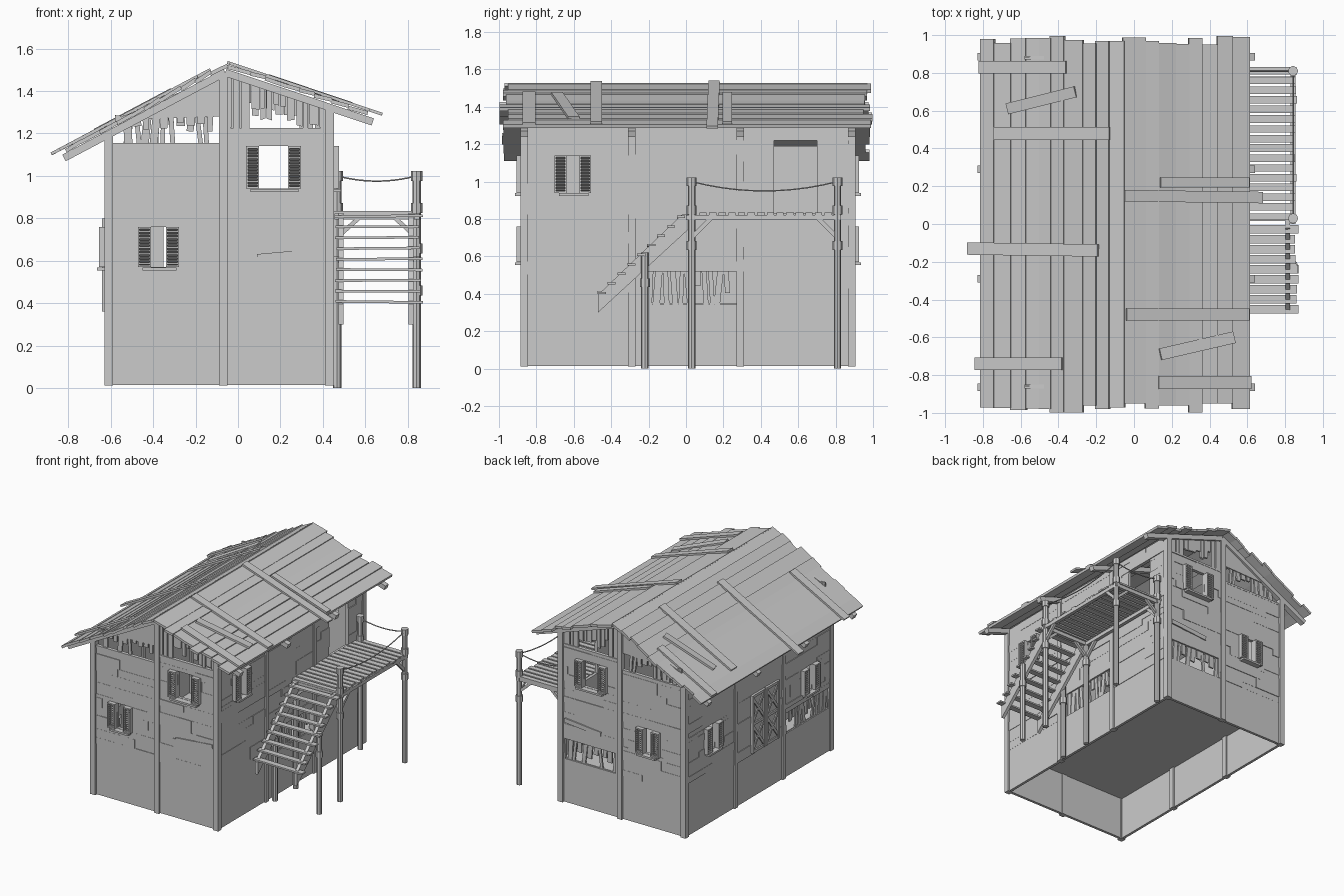
import bpy, bmesh, math, random
from mathutils import Matrix, Vector

random.seed(4)
rnd = random.uniform
if "Cube" in bpy.data.objects:
    bpy.data.objects.remove(bpy.data.objects["Cube"], do_unlink=True)

mat = bpy.data.materials.new("weathered_grey_wood")
mat.use_nodes = True
GREY = (0.6, 0.6, 0.6, 1)
mat.diffuse_color = GREY
mat.node_tree.nodes["Principled BSDF"].inputs["Base Color"].default_value = GREY


class Part:
    """Collects boards, rods and panels into one named object."""

    def __init__(self, name, frame=Matrix()):
        self.name, self.frame, self.bm = name, frame, bmesh.new()

    def box(self, a, b, tilt=0, axis='Y'):
        a, b = Vector(a), Vector(b)
        m = Matrix.Translation((a + b) / 2) @ Matrix.Rotation(tilt, 4, axis)
        bmesh.ops.create_cube(self.bm, size=1, matrix=self.frame @ m @ Matrix.Diagonal((*(b - a), 1)))

    def beam(self, p, q, w, h):
        p, q = Vector(p), Vector(q)
        d = (q - p).normalized()
        side = d.cross((0, 0, 1)).normalized()
        m = Matrix((d, side, side.cross(d))).transposed().to_4x4()
        m.translation = (p + q) / 2
        bmesh.ops.create_cube(self.bm, size=1, matrix=self.frame @ m @ Matrix.Diagonal(((q - p).length, w, h, 1)))

    def rod(self, x, y, z0, z1, r):
        bmesh.ops.create_cone(self.bm, cap_ends=True, segments=8, radius1=r, radius2=r, depth=z1 - z0,
                              matrix=Matrix.Translation((x, y, (z0 + z1) / 2)))

    def panel(self, pts, d0, d1):
        lo, hi = ([self.bm.verts.new(self.frame @ Vector((u, d, z))) for u, z in pts] for d in (d0, d1))
        self.bm.faces.new(lo)
        self.bm.faces.new(hi)
        for i in range(len(pts)):
            j = (i + 1) % len(pts)
            self.bm.faces.new((lo[i], lo[j], hi[j], hi[i]))

    def finish(self):
        bmesh.ops.recalc_face_normals(self.bm, faces=self.bm.faces)
        me = bpy.data.meshes.new(self.name)
        self.bm.to_mesh(me)
        self.bm.free()
        me.materials.append(mat)
        ob = bpy.data.objects.new(self.name, me)
        bpy.context.collection.objects.link(ob)
        return ob


def frame(origin, u, n):
    m = Matrix((u, n, (0, 0, 1))).transposed().to_4x4()
    m.translation = origin
    return m


# Wall frames: u runs along the wall, d points outwards, z is up
FRONT = frame((0, -0.87, 0), (1, 0, 0), (0, -1, 0))
BACK = frame((0, 0.89, 0), (1, 0, 0), (0, 1, 0))
RIGHT = frame((0.44, 0, 0), (0, 1, 0), (1, 0, 0))
LEFT = frame((-0.62, 0, 0), (0, 1, 0), (-1, 0, 0))
RIDGE, TOP = -0.06, 1.515


def roof_z(x):
    return TOP - (0.53 * (RIDGE - x) if x < RIDGE else 0.335 * (x - RIDGE))


# Plank walls with openings given as (u0, u1, z0, z1)
def wall(name, fr, u0, u1, top, holes=()):
    p = Part(name, fr)
    p.box((u0, -0.02, 0.015), (u1, 0, 0.345))
    edges = {0.345, top} | {z for h in holes for z in h[2:]}
    z = 0.345
    while z < top - 0.06:
        z += rnd(0.045, 0.1)
        if all(abs(z - e) > 0.02 for e in edges) and z < top:
            edges.add(z)
    edges = sorted(edges)
    for z0, z1 in zip(edges, edges[1:]):
        cuts = sorted(h[:2] for h in holes if h[2] < (z0 + z1) / 2 < h[3])
        ends = [u0] + [u for c in cuts for u in c] + [u1]
        for a, b in zip(ends[::2], ends[1::2]):
            mid = a + (b - a) * rnd(0.25, 0.75)
            for s, e in ((a, mid), (mid, b)):
                p.box((s, -0.02, z0), (e, rnd(0, 0.007), z1))
    p.finish()


# Broken upright slats across an opening
def slats(name, fr, u0, u1, z0, z1):
    p = Part(name, fr)
    u = u0
    while u < u1 - 0.03:
        w = rnd(0.02, 0.04)
        if random.random() < 0.6:
            p.box((u, -0.018, z0), (u + w, -0.006, z1), rnd(-0.15, 0.15))
        else:
            p.box((u, -0.018, z0 + rnd(0.05, 0.1)), (u + w, -0.006, z1), rnd(-0.1, 0.1))
        u += w + rnd(0.006, 0.016)
    p.finish()


# Window with two louvred shutters and a sill
def window(name, fr, u0, u1, z0, z1):
    p = Part(name, fr)
    for a, b in ((u0 - 0.062, u0), (u1, u1 + 0.062)):
        for s in (a, b - 0.008):
            p.box((s, 0.004, z0), (s + 0.008, 0.036, z1))
        for s in (z0, z1 - 0.01):
            p.box((a, 0.004, s), (b, 0.036, s + 0.01))
        for i in range(12):
            z = z0 + (i + 0.8) * (z1 - z0) / 12.6
            p.box((a, 0.008, z - 0.003), (b, 0.032, z + 0.003), 0.5, 'X')
    p.box((u0 - 0.04, 0, z0 - 0.016), (u1 + 0.05, 0.045, z0 - 0.002))
    p.finish()


high, low, low_back = (0.10, 0.235, 0.94, 1.14), (-0.41, -0.34, 0.57, 0.76), (-0.35, -0.28, 0.57, 0.76)
side = (-0.64, -0.57, 0.94, 1.14)
left_a, left_b = (0.54, 0.61, 0.57, 0.76), (-0.63, -0.56, 0.57, 0.76)
back_gap, right_gap, left_gap = (-0.03, 0.40, 0.345, 0.5), (-0.21, 0.27, 0.345, 0.52), (-0.84, -0.32, 0.345, 0.5)
door = (0.47, 0.70, 0.83, 1.22)
wall("front_wall_left", FRONT, -0.62, -0.07, 1.15, [low])
wall("front_wall_right", FRONT, -0.07, 0.44, 1.22, [high])
wall("back_wall_left", BACK, -0.07, 0.44, 1.22, [high, back_gap])
wall("back_wall_right", BACK, -0.62, -0.07, 1.15, [low_back])
wall("right_wall_front", RIGHT, -0.86, -0.29, 1.33, [side])
wall("right_wall_middle", RIGHT, -0.29, 0.29, 1.33, [right_gap])
wall("right_wall_back", RIGHT, 0.29, 0.88, 1.33, [door])
wall("left_wall_front", LEFT, -0.86, -0.29, 1.19, [left_b, left_gap])
wall("left_wall_middle", LEFT, -0.29, 0.29, 1.19)
wall("left_wall_back", LEFT, 0.29, 0.88, 1.19, [left_a])
for n, f, h in (("front_upper", FRONT, high), ("front_lower", FRONT, low), ("back_upper", BACK, high),
                ("back_lower", BACK, low_back), ("right_side", RIGHT, side),
                ("left_back", LEFT, left_a), ("left_front", LEFT, left_b)):
    window(n + "_window", f, *h)
for n, f, h in (("back", BACK, back_gap), ("right", RIGHT, right_gap), ("left", LEFT, left_gap)):
    slats(n + "_broken_slats", f, *h)

# Gable ends
for n, f in (("front", FRONT), ("back", BACK)):
    slats(n + "_gable_slats_left", f, -0.58, -0.11, 1.15, 1.285)
    p = Part(n + "_gable", f)
    p.panel([(-0.58, 1.265), (RIDGE, 1.28), (RIDGE, roof_z(RIDGE) - 0.03)], -0.02, 0)
    u = -0.05
    while u < 0.41:
        w = rnd(0.02, 0.045)
        b = roof_z(u) - rnd(0.1, 0.2) if u > 0.02 else 1.22
        p.panel([(u, max(b, 1.22)), (u + w, max(b + rnd(-0.01, 0.01), 1.22)),
                 (u + w, roof_z(u + w) - 0.03), (u, roof_z(u) - 0.03)], -0.015, 0)
        u += w + rnd(0.002, 0.01)
    p.box((-0.6, -0.02, 1.14), (-0.08, 0.006, 1.155))
    p.box((-0.05, -0.02, 1.21), (0.42, 0.006, 1.225))
    p.finish()

# Timber frame: posts, wall plates and floor
p = Part("frame_posts")
YS = (-0.865, -0.29, 0.29, 0.885)
for y in YS:
    for x, z in ((-0.61, 1.19), (0.43, 1.31)):
        p.box((x - 0.02, y - 0.02, 0.012), (x + 0.022, y + 0.02, z))
for y in (YS[0], YS[-1]):
    p.box((-0.09, y - 0.02, 0.012), (-0.05, y + 0.02, 1.48))
p.finish()
p = Part("floor")
p.box((-0.61, -0.86, 0.335), (0.43, 0.88, 0.35))
p.finish()

# Rafters
p = Part("rafters")
for y in YS:
    for x in (-0.82, 0.635):
        p.beam((x, y, roof_z(x) - 0.028), (RIDGE, y, TOP - 0.028), 0.04, 0.035)
p.finish()

# Roof planks run along the ridge, patch boards run down the slope
left_x = (-0.81, -0.74, -0.65, -0.57, -0.5, -0.44, -0.37, -0.27, -0.2, -0.13, -0.05)
right_x = (-0.06, 0.06, 0.13, 0.22, 0.29, 0.36, 0.44, 0.52, 0.61)
for n, xs in (("left", left_x), ("right", right_x)):
    p = Part(n + "_roof_planks")
    for a, b in zip(xs, xs[1:]):
        h0, h1 = rnd(0, 0.008), rnd(0.004, 0.014)
        pts = [Vector((x, 0, min(roof_z(x), TOP) + h)) for x, h in ((a, h0), (b, h1))]
        e0, e1 = rnd(-1, -0.95), rnd(0.95, 1)
        mid = (pts[0] + pts[1]) / 2
        w = (pts[1] - pts[0]).length + 0.003
        t = math.atan2(pts[0].z - pts[1].z, b - a)
        p.box((mid.x - w / 2, e0, mid.z - 0.009), (mid.x + w / 2, e1, mid.z + 0.009), t)
    p.finish()
p = Part("roof_patch_boards")
for x0, y0, x1, y1 in ((-0.82, 0.83, -0.36, 0.83), (-0.67, 0.61, -0.31, 0.7), (-0.74, 0.48, -0.13, 0.48),
                       (-0.88, -0.13, -0.19, -0.14), (-0.84, -0.74, -0.38, -0.74), (-0.05, 0.15, 0.68, 0.14),
                       (0.14, 0.22, 0.61, 0.22), (-0.04, -0.48, 0.61, -0.48), (0.14, -0.69, 0.53, -0.6),
                       (0.13, -0.84, 0.62, -0.84)):
    p.beam((x0, y0, roof_z(x0) + 0.023), (x1, y1, roof_z(x1) + 0.023), rnd(0.045, 0.07), 0.014)
p.finish()

# Double door on the left side
p = Part("left_double_door", LEFT)
for a, b in ((-0.22, -0.06), (-0.05, 0.11)):
    p.box((a, 0, 0.36), (b, 0.01, 0.80))
    for s in (a, b - 0.02):
        p.box((s, 0, 0.36), (s + 0.02, 0.022, 0.80))
    for z in (0.36, 0.57, 0.78):
        p.box((a, 0, z), (b, 0.02, z + 0.02))
    for z in (0.38, 0.59):
        p.beam((a + 0.01, 0.01, z), (b - 0.01, 0.01, z + 0.19), 0.016, 0.02)
        p.beam((a + 0.01, 0.01, z + 0.19), (b - 0.01, 0.01, z), 0.016, 0.02)
p.finish()

# Loose boards nailed on the front and back
for n, f in (("front", FRONT), ("back", BACK)):
    p = Part(n + "_loose_board", f)
    p.box((0.09, 0, 0.612), (0.40, 0.012, 0.645), -0.09)
    p.finish()

# Balcony posts with collars and knobs
p = Part("balcony_posts")
IN, OUT, Y0, Y1 = 0.467, 0.842, 0.03, 0.81
for x, y, top in ((OUT, Y0, 1.0), (OUT, Y1, 1.0), (IN, Y1, 1.0), (IN, Y0, 0.82), (OUT, -0.22, 0.62), (IN, -0.22, 0.62)):
    p.rod(x, y, 0, top, 0.02)
    for z in ([0.85, 0.66, 1.0] if top == 1.0 else [top - 0.16]):
        p.rod(x, y, z - 0.025, z + 0.022, 0.027)
p.finish()

# Balcony deck, bearers and braces
p = Part("balcony_deck")
for i in range(16):
    y = 0.02 + i * 0.0515
    p.box((0.44, y, 0.822), (0.84 + rnd(0, 0.025), y + rnd(0.036, 0.043), 0.835), rnd(-0.015, 0.015), 'X')
for x in (IN, OUT):
    p.box((x - 0.013, 0.0, 0.795), (x + 0.013, 0.83, 0.822))
    for a, b in ((Y0, 0.14), (Y1, 0.70)):
        p.beam((x, a, 0.70), (x, b, 0.81), 0.02, 0.022)
for y in (Y0, Y1):
    p.box((0.44, y - 0.013, 0.795), (0.86, y + 0.013, 0.822))
    for a, b in ((IN, 0.58), (OUT, 0.73)):
        p.beam((a, y, 0.71), (b, y, 0.81), 0.02, 0.02)
p.finish()

# Stairs
p = Part("stairs")
for x in (0.485, 0.815):
    p.frame = frame((x, 0, 0), (0, 1, 0), (1, 0, 0))
    p.panel([(-0.47, 0.30), (0.03, 0.76), (0.03, 0.825), (-0.02, 0.825), (-0.47, 0.395)], -0.012, 0.012)
p.frame = Matrix()
for i in range(9):
    y, z = -0.45 + i * 0.053, 0.40 + i * 0.0505
    p.box((0.45 + rnd(0, 0.015), y - 0.023, z), (0.85 + rnd(0, 0.022), y + 0.021, z + 0.012), rnd(-0.012, 0.012))
p.finish()


# Sagging ropes
def rope(name, a, b, sag):
    cu = bpy.data.curves.new(name, 'CURVE')
    cu.dimensions, cu.bevel_depth, cu.bevel_resolution = '3D', 0.004, 1
    sp = cu.splines.new('POLY')
    sp.points.add(10)
    for i, pt in enumerate(sp.points):
        t = i / 10
        pt.co = (*(Vector(a).lerp(Vector(b), t) - Vector((0, 0, 4 * sag * t * (1 - t)))), 1)
    cu.materials.append(mat)
    bpy.context.collection.objects.link(bpy.data.objects.new(name, cu))


rope("side_rope", (OUT, Y0, 1.0), (OUT, Y1, 1.0), 0.05)
rope("back_rope", (IN, Y1, 1.0), (OUT, Y1, 1.0), 0.025)
